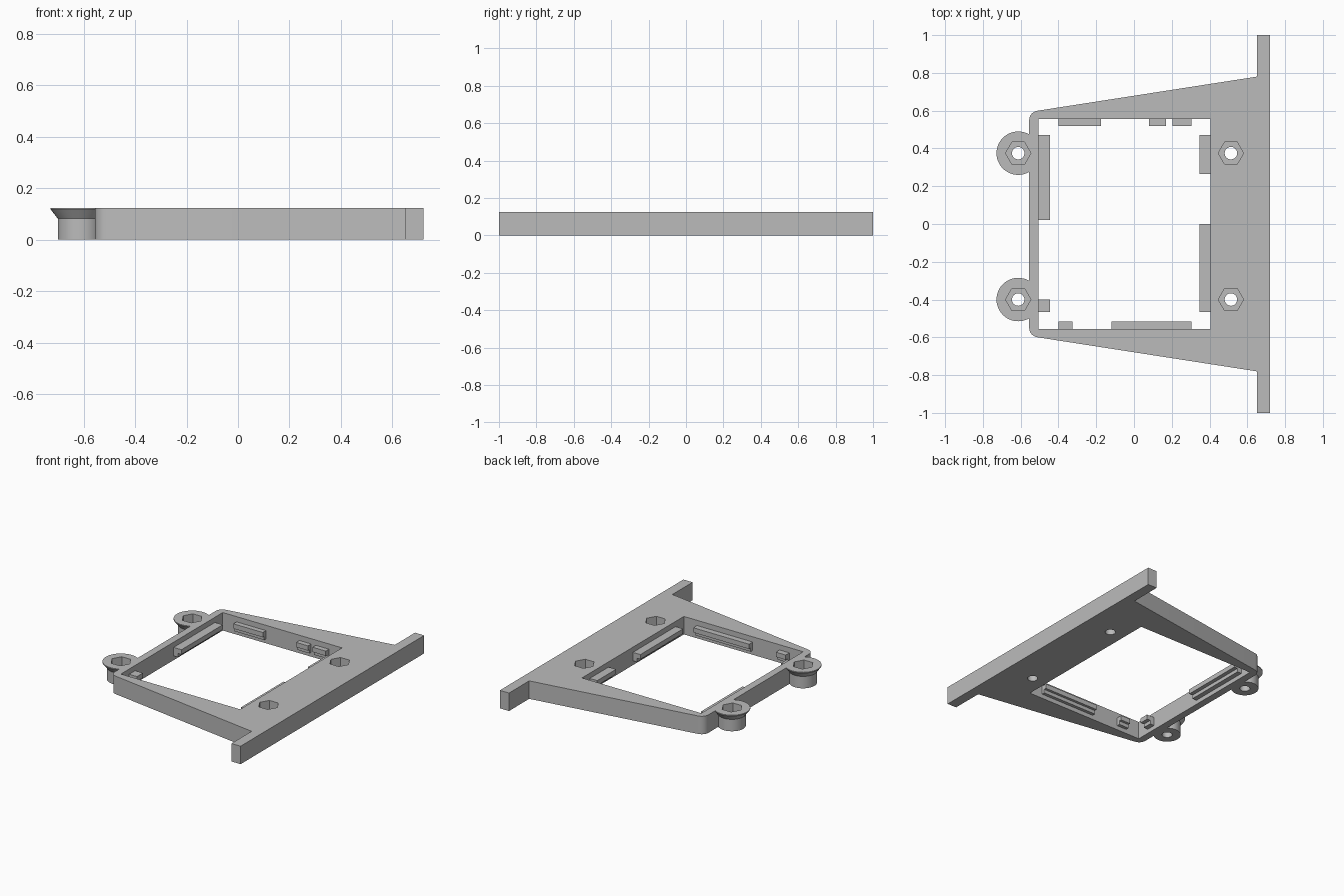
import bpy, bmesh, math

if "Cube" in bpy.data.objects:
    bpy.data.objects.remove(bpy.data.objects["Cube"], do_unlink=True)

HEIGHT = 0.124
WINDOW = (-0.505, 0.405, -0.555, 0.555)   # x0, x1, y0, y1

grey = bpy.data.materials.new("plain grey")
grey.use_nodes = True
COLOUR = (0.5, 0.5, 0.5, 1)
grey.diffuse_color = COLOUR
grey.node_tree.nodes["Principled BSDF"].inputs["Base Color"].default_value = COLOUR


def make_object(name, bm):
    bmesh.ops.recalc_face_normals(bm, faces=bm.faces)
    mesh = bpy.data.meshes.new(name)
    bm.to_mesh(mesh)
    bm.free()
    mesh.materials.append(grey)
    ob = bpy.data.objects.new(name, mesh)
    bpy.context.collection.objects.link(ob)
    return ob


def prism(name, outline, z0, z1):
    bm = bmesh.new()
    face = bm.faces.new([bm.verts.new((x, y, z0)) for x, y in outline])
    ext = bmesh.ops.extrude_face_region(bm, geom=[face])
    for v in ext["geom"]:
        if isinstance(v, bmesh.types.BMVert):
            v.co.z = z1
    return make_object(name, bm)


def box(name, x0, x1, y0, y1, z0, z1):
    return prism(name, [(x0, y0), (x1, y0), (x1, y1), (x0, y1)], z0, z1)


def turned(name, centre, profile, sides):
    """Stack of rings (radius, z), capped at both ends."""
    bm = bmesh.new()
    rings = []
    for r, z in profile:
        angles = [2 * math.pi * i / sides for i in range(sides)]
        rings.append([bm.verts.new((centre[0] + r * math.cos(a),
                                    centre[1] + r * math.sin(a), z)) for a in angles])
    for low, high in zip(rings, rings[1:]):
        for i in range(sides):
            j = (i + 1) % sides
            bm.faces.new((low[i], low[j], high[j], high[i]))
    bm.faces.new(rings[0][::-1])
    bm.faces.new(rings[-1])
    return make_object(name, bm)


def combine(target, other, operation):
    mod = target.modifiers.new(operation.lower(), 'BOOLEAN')
    mod.operation = operation
    mod.solver = 'EXACT'
    mod.object = other
    bpy.context.view_layer.objects.active = target
    bpy.ops.object.modifier_apply(modifier=mod.name)
    bpy.data.objects.remove(other, do_unlink=True)


# Tapered plate with the long mounting bar on one side
half = [(0.72, 1.0), (0.65, 1.0), (0.65, 0.78)]
for i in range(7):
    a = math.radians(97 + (180 - 97) * i / 6)
    half.append((-0.505 + 0.05 * math.cos(a), 0.55 + 0.05 * math.sin(a)))
outline = half + [(x, -y) for x, y in reversed(half)]
frame = prism("frame", outline, 0, HEIGHT)

# Flared screw bosses on the narrow side
for y in (0.375, -0.4):
    boss = turned("boss", (-0.613, y),
                  [(0.087, 0), (0.087, 0.082), (0.115, 0.118), (0.115, HEIGHT)], 48)
    combine(frame, boss, 'UNION')

# Central window
combine(frame, box("window_cutter", *WINDOW, -0.1, 0.3), 'DIFFERENCE')

# Screw holes with hexagonal nut pockets
for x in (-0.613, 0.513):
    for y in (0.375, -0.4):
        combine(frame, turned("hole_cutter", (x, y), [(0.033, -0.1), (0.033, 0.3)], 32),
                'DIFFERENCE')
        combine(frame, turned("nut_cutter", (x, y), [(0.067, 0.055), (0.067, 0.3)], 6),
                'DIFFERENCE')

bpy.ops.object.select_all(action='DESELECT')
frame.select_set(True)
bpy.context.view_layer.objects.active = frame
bpy.ops.object.shade_smooth_by_angle(angle=math.radians(25))

# Stepped retaining clips along the window walls: side, start, end
CLIPS = [
    ("left", 0.02, 0.47), ("left", -0.465, -0.40),
    ("right", 0.265, 0.47), ("right", -0.465, 0.0),
    ("back", -0.40, -0.175), ("back", 0.08, 0.17), ("back", 0.205, 0.305),
    ("front", -0.40, -0.325), ("front", -0.12, 0.305),
]
WALLS = {"left": (0, WINDOW[0], 1, 0.06), "right": (0, WINDOW[1], -1, 0.057),
         "front": (1, WINDOW[2], 1, 0.04), "back": (1, WINDOW[3], -1, 0.035)}


def clip_part(name, side, start, end, share, z0, z1):
    axis, wall, sign, depth = WALLS[side]
    across = sorted((wall - sign * 0.002, wall + sign * depth * share))
    along = (start, end)
    spans = (*across, *along) if axis == 0 else (*along, *across)
    return box(name, *spans, z0, z1)


for n, (side, start, end) in enumerate(CLIPS, 1):
    lip = clip_part(f"clip_{side}_{n}", side, start, end, 1.0, 0.055, 0.088)
    foot = clip_part("clip_foot", side, start, end, 0.55, 0.03, 0.055)
    combine(lip, foot, 'UNION')
